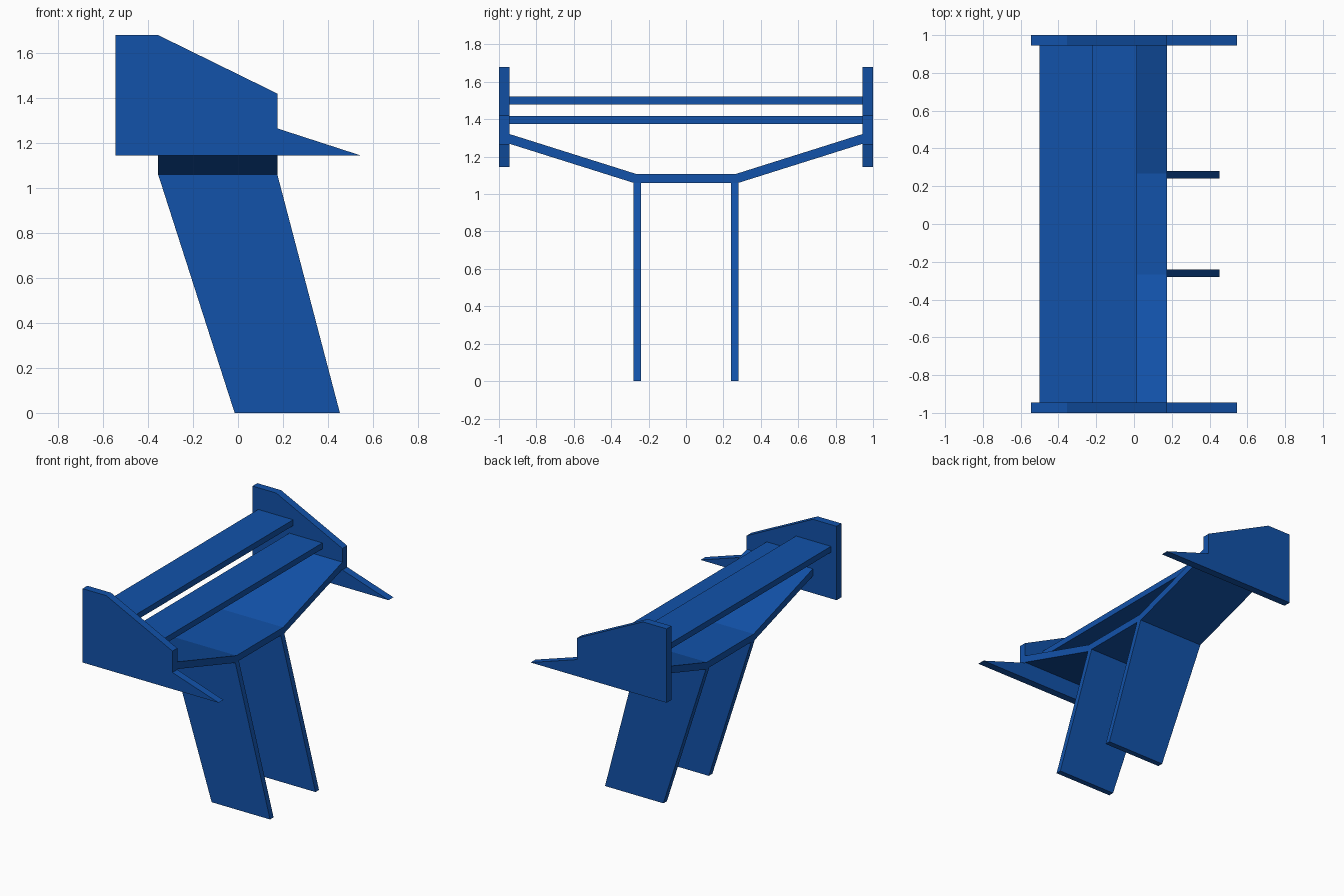
import bpy
import bmesh
from mathutils import Vector

if "Cube" in bpy.data.objects:
    bpy.data.objects.remove(bpy.data.objects["Cube"], do_unlink=True)

COLOUR = (0.006, 0.085, 0.40, 1.0)
blue = bpy.data.materials.new("deep blue paint")
blue.use_nodes = True
blue.diffuse_color = COLOUR
blue.node_tree.nodes["Principled BSDF"].inputs["Base Color"].default_value = COLOUR


def extrude_profile(name, points, offset):
    """Extrude a closed outline of 3D points along offset."""
    bm = bmesh.new()
    face = bm.faces.new([bm.verts.new(p) for p in points])
    result = bmesh.ops.extrude_face_region(bm, geom=[face], use_keep_orig=True)
    moved = [g for g in result["geom"] if isinstance(g, bmesh.types.BMVert)]
    bmesh.ops.translate(bm, verts=moved, vec=Vector(offset))
    bmesh.ops.recalc_face_normals(bm, faces=bm.faces)
    mesh = bpy.data.meshes.new(name)
    bm.to_mesh(mesh)
    bm.free()
    mesh.materials.append(blue)
    obj = bpy.data.objects.new(name, mesh)
    bpy.context.collection.objects.link(obj)
    return obj


def plate_pair(name, outline, inner, outer):
    """Upright plates on both sides, from an x-z outline."""
    for side, sign in (("right", -1), ("left", 1)):
        extrude_profile(f"{side}_{name}",
                        [(x, sign * inner, z) for x, z in outline],
                        (0, sign * (outer - inner), 0))


# End plates with a pointed foot
plate_pair("end_plate",
           [(-0.545, 1.145), (0.545, 1.145), (0.175, 1.265),
            (0.175, 1.42), (-0.355, 1.68), (-0.545, 1.68)], 0.945, 1.0)

# Raked support legs
plate_pair("support_leg",
           [(-0.015, 0), (0.453, 0), (0.175, 1.06), (-0.355, 1.06)], 0.24, 0.28)

# Main wing: flat centre with rising outer panels
half = [(0.28, 1.06), (0.947, 1.27), (0.947, 1.322), (0.268, 1.108)]
section = half + [(-y, z) for y, z in reversed(half)]
extrude_profile("main_wing", [(-0.355, y, z) for y, z in section], (0.53, 0, 0))

# Two flat upper flaps
for name, back, front, low in (("middle_flap", -0.25, 0.015, 1.375),
                               ("top_flap", -0.50, -0.22, 1.48)):
    high = low + 0.043
    extrude_profile(name,
                    [(x, -0.947, z) for x, z in
                     ((back, low), (front, low), (front, high), (back, high))],
                    (0, 2 * 0.947, 0))
